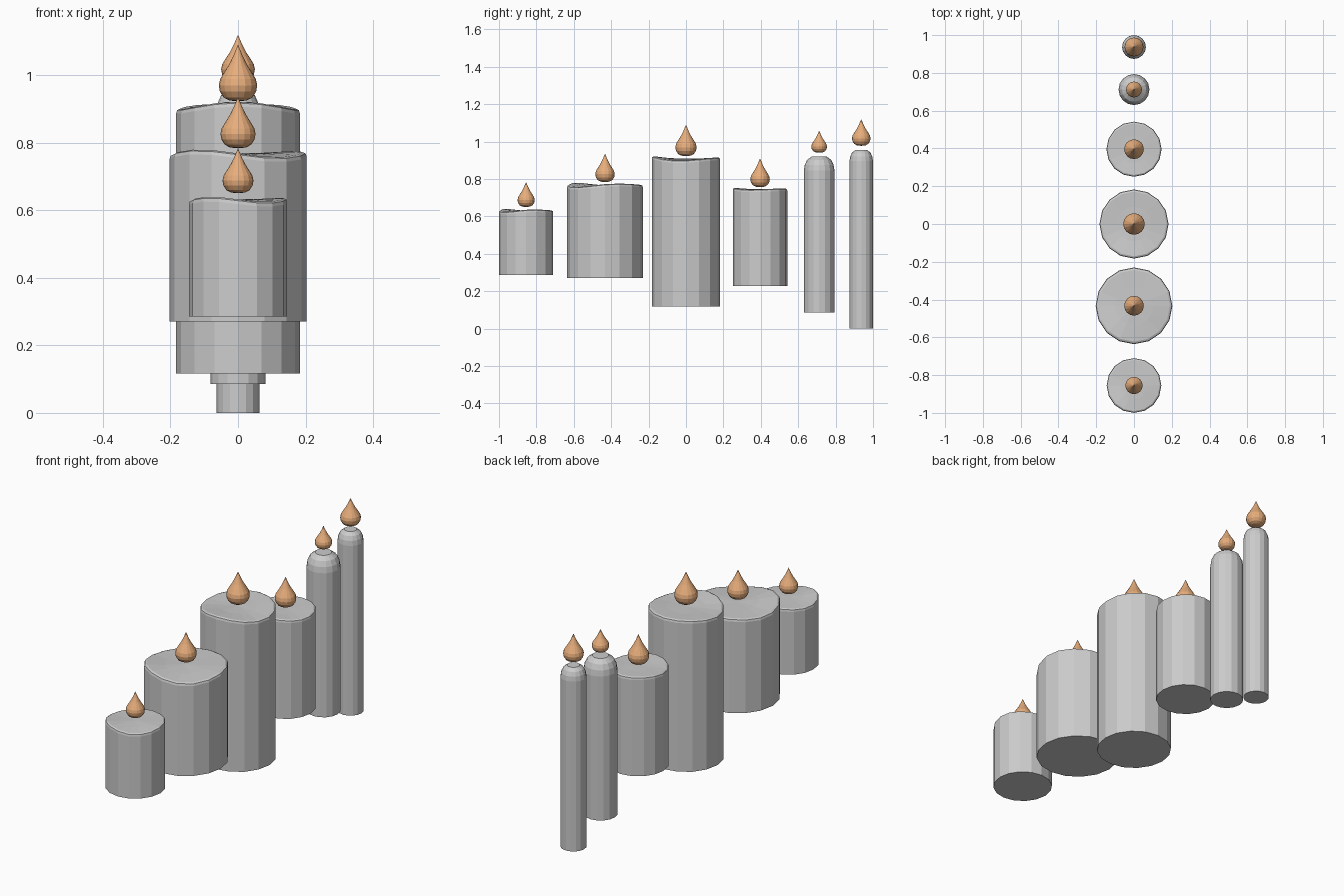
import bpy, bmesh
from math import sin, cos, pi

if "Cube" in bpy.data.objects:
    bpy.data.objects.remove(bpy.data.objects["Cube"])

SIDES = 16

flame_mat = bpy.data.materials.new("flame_orange")
flame_mat.diffuse_color = (0.80, 0.42, 0.20, 1)
flame_mat.use_nodes = True
flame_mat.node_tree.nodes["Principled BSDF"].inputs["Base Color"].default_value = flame_mat.diffuse_color


def lathe(name, y, profile, wave=None, mat=None):
    """Spin (radius, z, wave_weight) rings about a vertical axis at y."""
    bm = bmesh.new()
    rings = []
    for r, z, w in profile:
        if r == 0:
            rings.append([bm.verts.new((0, 0, z))])
            continue
        ring = []
        for i in range(SIDES):
            a = 2 * pi * i / SIDES
            dz = w * wave(a) if wave else 0
            ring.append(bm.verts.new((r * cos(a), r * sin(a), z + dz)))
        rings.append(ring)
    for lo, hi in zip(rings, rings[1:]):
        for i in range(SIDES):
            j = (i + 1) % SIDES
            if len(lo) == 1:
                bm.faces.new((lo[0], hi[j], hi[i]))
            elif len(hi) == 1:
                bm.faces.new((lo[i], lo[j], hi[0]))
            else:
                bm.faces.new((lo[i], lo[j], hi[j], hi[i]))
    bmesh.ops.recalc_face_normals(bm, faces=bm.faces)
    me = bpy.data.meshes.new(name)
    bm.to_mesh(me)
    bm.free()
    ob = bpy.data.objects.new(name, me)
    ob.location.y = y
    if mat:
        me.materials.append(mat)
    bpy.context.collection.objects.link(ob)


def flame(name, y, z0, z1, r):
    shape = [(0, 0), (0.45, 0.015), (0.75, 0.07), (0.94, 0.17), (1, 0.28),
             (0.93, 0.39), (0.72, 0.51), (0.48, 0.64), (0.27, 0.78), (0, 1)]
    lathe(name, y, [(r * a, z0 + (z1 - z0) * b, 0) for a, b in shape], mat=flame_mat)


# wide pillar candles with a melted wavy rim: y, radius, bottom, top, wave
pillars = [
    (-0.855, 0.145, 0.285, 0.632, lambda a: 0.005 * sin(2 * a) + 0.003 * cos(3 * a)),
    (-0.433, 0.203, 0.270, 0.768, lambda a: 0.008 * sin(2 * a) + 0.004 * cos(3 * a)),
    (0.0, 0.183, 0.117, 0.909, lambda a: -0.009 * cos(2 * a) + 0.003 * sin(3 * a)),
    (0.396, 0.146, 0.228, 0.747, lambda a: -0.003 * cos(2 * a) + 0.002 * sin(3 * a)),
]
for n, (y, r, z0, z1, wave) in enumerate(pillars, 1):
    lathe(f"pillar_candle_{n}", y,
          [(0, z0, 0), (r, z0, 0), (r, z1 - 0.014, 1), (r * 0.985, z1 - 0.004, 1),
           (r * 0.935, z1, 1), (r * 0.5, z1 - 0.001, 0.3), (0, z1 - 0.001, 0)], wave)

# slim candles with rounded tops: y, radius, bottom, top, dome height
tapers = [(0.712, 0.082, 0.086, 0.920, 0.075), (0.937, 0.063, 0.0, 0.955, 0.06)]
for n, (y, r, z0, z1, h) in enumerate(tapers, 1):
    lathe(f"slim_candle_{n}", y,
          [(0, z0, 0), (r, z0, 0), (r, z1 - h, 0), (r * 0.94, z1 - h * 0.6, 0),
           (r * 0.79, z1 - h * 0.25, 0), (r * 0.48, z1, 0), (0, z1, 0)])

# flames floating above each candle
for n, f in enumerate([(-0.855, 0.650, 0.783, 0.046), (-0.433, 0.783, 0.935, 0.052),
                       (0.0, 0.922, 1.090, 0.057), (0.396, 0.756, 0.910, 0.052),
                       (0.712, 0.940, 1.058, 0.042), (0.937, 0.977, 1.119, 0.050)], 1):
    flame(f"flame_{n}", *f)
